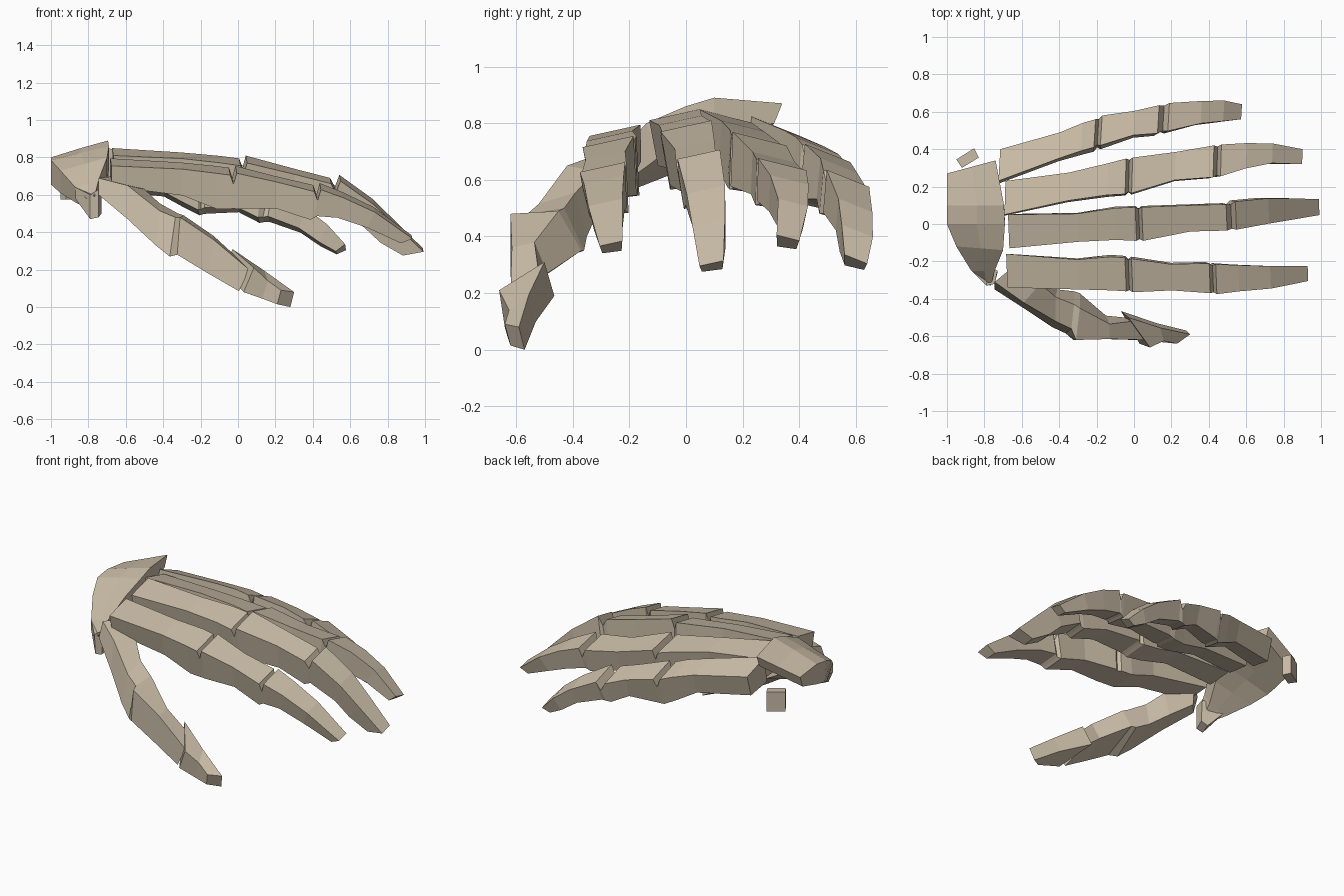
import bpy, bmesh

cube = bpy.data.objects.get("Cube")
if cube:
    bpy.data.objects.remove(cube, do_unlink=True)

bone = bpy.data.materials.new("bone_tan")
bone.use_nodes = True
colour = (0.59, 0.505, 0.385, 1)
bone.diffuse_color = colour
bsdf = bone.node_tree.nodes["Principled BSDF"]
bsdf.inputs["Base Color"].default_value = colour
bsdf.inputs["Roughness"].default_value = 0.8

NOTCH = 0.055  # depth of the groove across each knuckle


def loft(name, rings):
    """Skin a row of cross-sections into a closed flat-shaded solid."""
    bm = bmesh.new()
    rows = [[bm.verts.new(p) for p in ring] for ring in rings]
    n = len(rows[0])
    for a, b in zip(rows, rows[1:]):
        for i in range(n):
            j = (i + 1) % n
            bm.faces.new((a[i], a[j], b[j], b[i]))
    bm.faces.new(rows[0])
    bm.faces.new(rows[-1])
    bmesh.ops.recalc_face_normals(bm, faces=bm.faces)
    mesh = bpy.data.meshes.new(name)
    bm.to_mesh(mesh)
    bm.free()
    mesh.materials.append(bone)
    obj = bpy.data.objects.new(name, mesh)
    bpy.context.collection.objects.link(obj)
    return obj


def finger(name, tilt, shift, skew, bones):
    """Stations are x, y, top z, width, depth, backward lean of the underside."""
    stations = list(bones[0])
    for segment in bones[1:]:
        # Groove between neighbouring bones
        x, y, z, w, d, lean = [(p + q) / 2 for p, q in zip(stations[-1], segment[0])]
        stations.append((x, y, z - NOTCH, w * .9, d - NOTCH, lean))
        stations += segment
    rings = []
    for x, y, z, w, d, lean in stations:
        h = w / 2
        t, s, k = tilt * h, shift * d, skew * h
        rings.append([(x + k, y - h, z - t), (x - k, y + h, z + t),
                      (x - k - lean, y + h * .85 + s, z + t * .5 - d),
                      (x + k - lean, y - h * .85 + s, z - t * .5 - d)])
    loft(name, rings)


# Four fingers, three bones each
finger("index_finger", 0.22, 0.12, 0.04, [
    [(-.68, -.25, .775, .18, .12, 0), (-.3, -.27, .755, .16, .15, 0),
     (-.12, -.265, .735, .18, .20, 0), (-.045, -.27, .725, .18, .19, 0)],
    [(-.01, -.275, .735, .18, .20, 0), (.2, -.285, .685, .14, .15, 0),
     (.405, -.29, .635, .16, .16, .02)],
    [(.44, -.295, .645, .16, .15, .02), (.56, -.29, .60, .14, .115, .03),
     (.73, -.285, .52, .12, .09, .04), (.93, -.265, .375, .08, .03, .06)]])

finger("middle_finger", 0.22, 0.1, 0.04, [
    [(-.67, -.04, .83, .18, .17, 0), (-.3, -.02, .81, .15, .16, 0),
     (-.1, 0, .79, .17, .20, 0), (.01, 0, .775, .18, .20, 0)],
    [(.045, 0, .79, .18, .20, 0), (.3, .03, .725, .14, .16, 0),
     (.495, .035, .675, .14, .17, .02)],
    [(.545, .045, .69, .15, .17, .03), (.72, .07, .565, .135, .13, .05),
     (.84, .08, .45, .115, .10, .08), (.99, .09, .305, .085, .025, .11)]])

finger("ring_finger", -0.25, -0.12, -0.03, [
    [(-.69, .14, .825, .18, .16, 0), (-.35, .20, .79, .15, .16, 0),
     (-.14, .24, .755, .17, .19, 0), (-.045, .255, .735, .19, .18, 0)],
    [(-.01, .26, .745, .19, .18, 0), (.22, .31, .68, .15, .14, 0),
     (.425, .335, .65, .17, .15, .02)],
    [(.465, .34, .655, .17, .14, .03), (.6, .365, .60, .135, .12, .04),
     (.74, .378, .52, .105, .09, .05), (.9, .36, .395, .08, .035, .05)]])

finger("little_finger", -0.4, -0.18, -0.06, [
    [(-.72, .315, .79, .17, .15, 0), (-.4, .42, .745, .14, .14, 0),
     (-.28, .465, .72, .15, .18, 0), (-.21, .485, .695, .15, .19, 0)],
    [(-.175, .5, .695, .16, .18, 0), (0, .54, .65, .13, .13, 0),
     (.13, .56, .605, .15, .14, .02)],
    [(.185, .572, .605, .15, .135, .02), (.36, .598, .51, .12, .10, .03),
     (.48, .605, .42, .11, .085, .04), (.575, .60, .32, .08, .03, .05)]])

# Thumb, first two bones joined at the knuckle
loft("thumb", [
    [(-.745, -.31, .69), (-.66, -.24, .70), (-.66, -.25, .58), (-.745, -.35, .60)],
    [(-.59, -.42, .65), (-.50, -.32, .63), (-.53, -.31, .49), (-.59, -.45, .47)],
    [(-.42, -.52, .515), (-.42, -.39, .555), (-.41, -.35, .40), (-.44, -.55, .33)],
    [(-.335, -.56, .48), (-.32, -.43, .50), (-.32, -.36, .35), (-.365, -.585, .27)],
    [(-.31, -.62, .48), (-.29, -.45, .49), (-.29, -.37, .35), (-.325, -.62, .28)],
    [(-.13, -.615, .36), (-.13, -.535, .38), (-.15, -.49, .27), (-.16, -.615, .18)],
    [(.06, -.62, .20), (-.01, -.52, .27), (-.05, -.50, .19), (.005, -.62, .085)]])
loft("thumb_tip", [
    [(.085, -.66, .21), (-.03, -.50, .31), (-.07, -.465, .19), (.03, -.64, .08)],
    [(.16, -.625, .14), (.14, -.555, .195), (.12, -.53, .10), (.13, -.63, .045)],
    [(.23, -.64, .09), (.30, -.59, .08), (.28, -.57, 0), (.21, -.62, .015)]])

# Curved wrist plate: wrist edge, crown, finger edge, wall thickness
plate = [((-1.0, .27, .78), (-.87, .305, .825), (-.74, .34, .87), .07),
         ((-1.0, .10, .80), (-.84, .10, .85), (-.695, .10, .89), .13),
         ((-1.0, 0, .785), (-.84, 0, .825), (-.69, 0, .86), .13),
         ((-.95, -.12, .73), (-.82, -.13, .765), (-.70, -.14, .80), .12),
         ((-.87, -.25, .64), (-.80, -.25, .66), (-.745, -.25, .68), .08),
         ((-.81, -.31, .58), (-.79, -.32, .59), (-.765, -.33, .60), .05)]
rings = []
for wrist, crown, knuckle, t in plate:
    top = [wrist, crown, knuckle]
    inward = (.08 - crown[1]) * 1.8
    under = [(x, y + inward * t, z - t) for x, y, z in reversed(top)]
    rings.append(top + under)
loft("wrist_plate", rings)

# Wedge bone linking the wrist to the thumb
loft("thumb_base_bone", [
    [(-.87, -.25, .64), (-.85, -.19, .63), (-.85, -.20, .57), (-.87, -.25, .58)],
    [(-.79, -.33, .60), (-.77, -.23, .62), (-.77, -.25, .48), (-.79, -.32, .47)],
    [(-.745, -.32, .63), (-.73, -.25, .64), (-.73, -.26, .50), (-.745, -.32, .48)]])

# Small loose wrist bone
loft("pea_bone", [
    [(-.95, .345, z), (-.92, .30, z), (-.83, .355, z), (-.855, .405, z)]
    for z in (.575, .70)])
